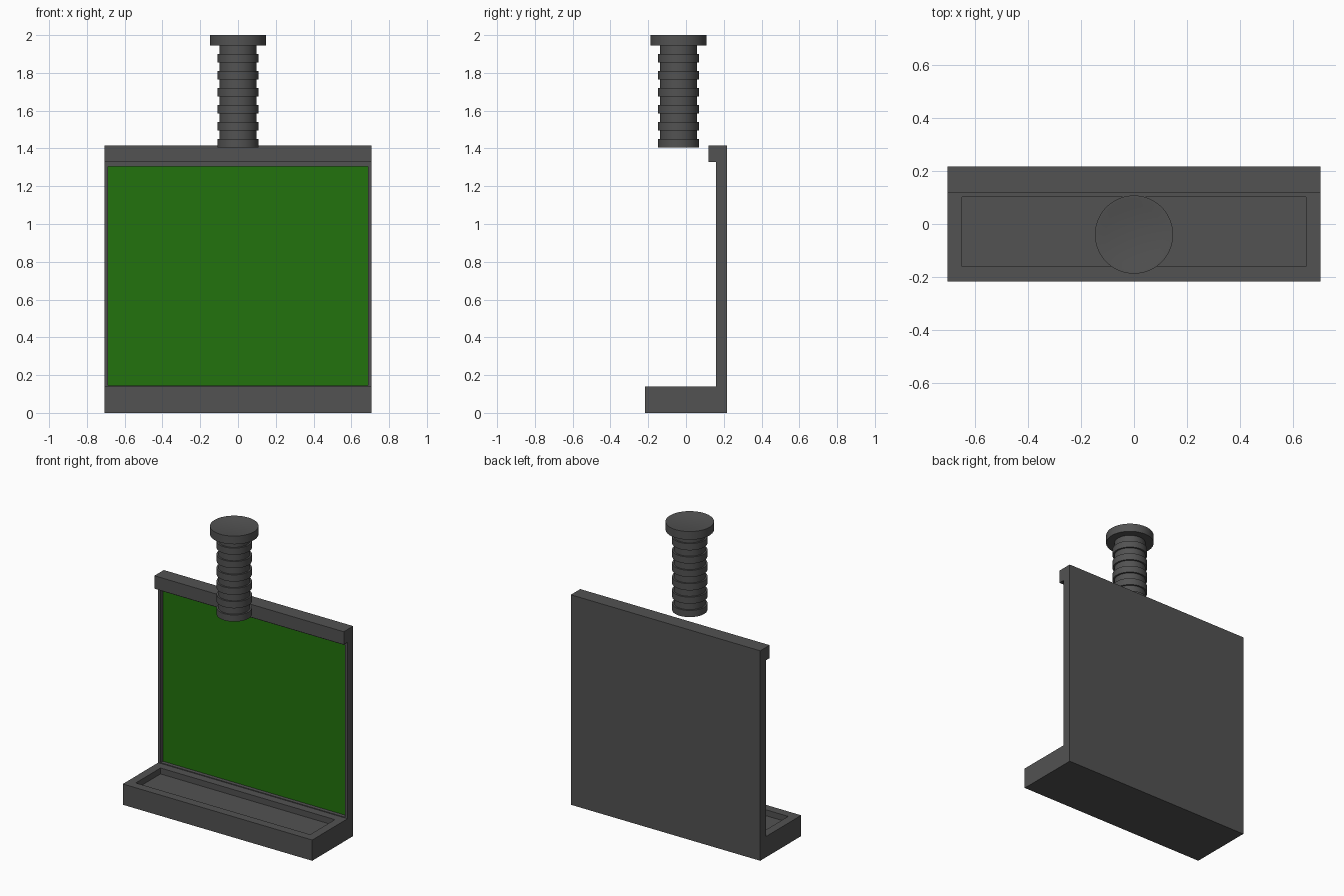
import bpy, bmesh, math
from mathutils import Vector

if "Cube" in bpy.data.objects:
    bpy.data.objects.remove(bpy.data.objects["Cube"], do_unlink=True)


def material(name, rgb):
    m = bpy.data.materials.new(name)
    m.use_nodes = True
    colour = (*rgb, 1)
    m.diffuse_color = colour
    m.node_tree.nodes["Principled BSDF"].inputs["Base Color"].default_value = colour
    return m


GREY = material("dark grey", (0.085, 0.085, 0.085))
GREEN = material("screen green", (0.016, 0.17, 0.004))


def finish(name, bm, *mats):
    bmesh.ops.recalc_face_normals(bm, faces=bm.faces)
    me = bpy.data.meshes.new(name)
    bm.to_mesh(me)
    bm.free()
    for m in mats:
        me.materials.append(m)
    ob = bpy.data.objects.new(name, me)
    bpy.context.collection.objects.link(ob)
    return ob


def box(lo, hi):
    """Box between two corners, as a bmesh."""
    lo, hi = Vector(lo), Vector(hi)
    bm = bmesh.new()
    bmesh.ops.create_cube(bm, size=1)
    for v in bm.verts:
        v.co = (lo + hi) / 2 + v.co * (hi - lo)
    return bm


def recess(bm, direction, lo, hi, depth, mat=0):
    """Inset the face pointing along direction to the given rectangle and sink it."""
    d = Vector(direction)
    bm.normal_update()
    face = max(bm.faces, key=lambda f: f.normal.dot(d))
    bmesh.ops.inset_individual(bm, faces=[face], thickness=0.005)
    mid = face.calc_center_median()
    axes = [a for a in range(3) if not direction[a]]
    for v in face.verts:
        for a, low, high in zip(axes, lo, hi):
            v.co[a] = high if v.co[a] > mid[a] else low
    rim = face.verts[:]
    floor = bmesh.ops.extrude_discrete_faces(bm, faces=[face])["faces"][0]
    for v in floor.verts:
        v.co -= d * depth
    floor.material_index = mat


W, D = 0.706, 0.218

# Base with a shallow tray
bm = box((-W, -D, 0), (W, D, 0.14))
recess(bm, (0, 0, 1), (-0.65, -0.16), (0.65, 0.103), 0.04)
finish("base_tray", bm, GREY)

# Upright panel with a sunken green screen
bm = box((-W, 0.158, 0.14), (W, D, 1.415))
recess(bm, (0, -1, 0), (-0.687, 0.145), (0.687, 1.304), 0.025, 1)
finish("back_panel", bm, GREY, GREEN)

# Overhanging top lip
finish("top_lip", box((-W, 0.118, 1.328), (W, 0.159, 1.415)), GREY)

# Ribbed plunger: a turned profile with six rings and a dished cap
profile = [(0, 1.405)]
for i in range(6):
    z = 1.405 + 0.09 * i
    profile += [(0.108, z), (0.108, z + 0.045), (0.097, z + 0.045), (0.097, z + 0.09)]
profile += [(0.148, 1.945), (0.148, 2.0), (0.138, 2.0), (0.11, 1.993), (0, 1.993)]
bm = bmesh.new()
verts = [bm.verts.new((r, 0, z)) for r, z in profile]
edges = [bm.edges.new(pair) for pair in zip(verts, verts[1:])]
bmesh.ops.spin(bm, geom=verts + edges, axis=(0, 0, 1), cent=(0, 0, 0),
               steps=48, angle=math.tau)
bmesh.ops.remove_doubles(bm, verts=bm.verts, dist=0.0005)
bmesh.ops.translate(bm, verts=bm.verts, vec=(0, -0.04, 0))
plunger = finish("ribbed_plunger", bm, GREY)
bpy.context.view_layer.objects.active = plunger
plunger.select_set(True)
bpy.ops.object.shade_smooth_by_angle(angle=math.radians(30))
